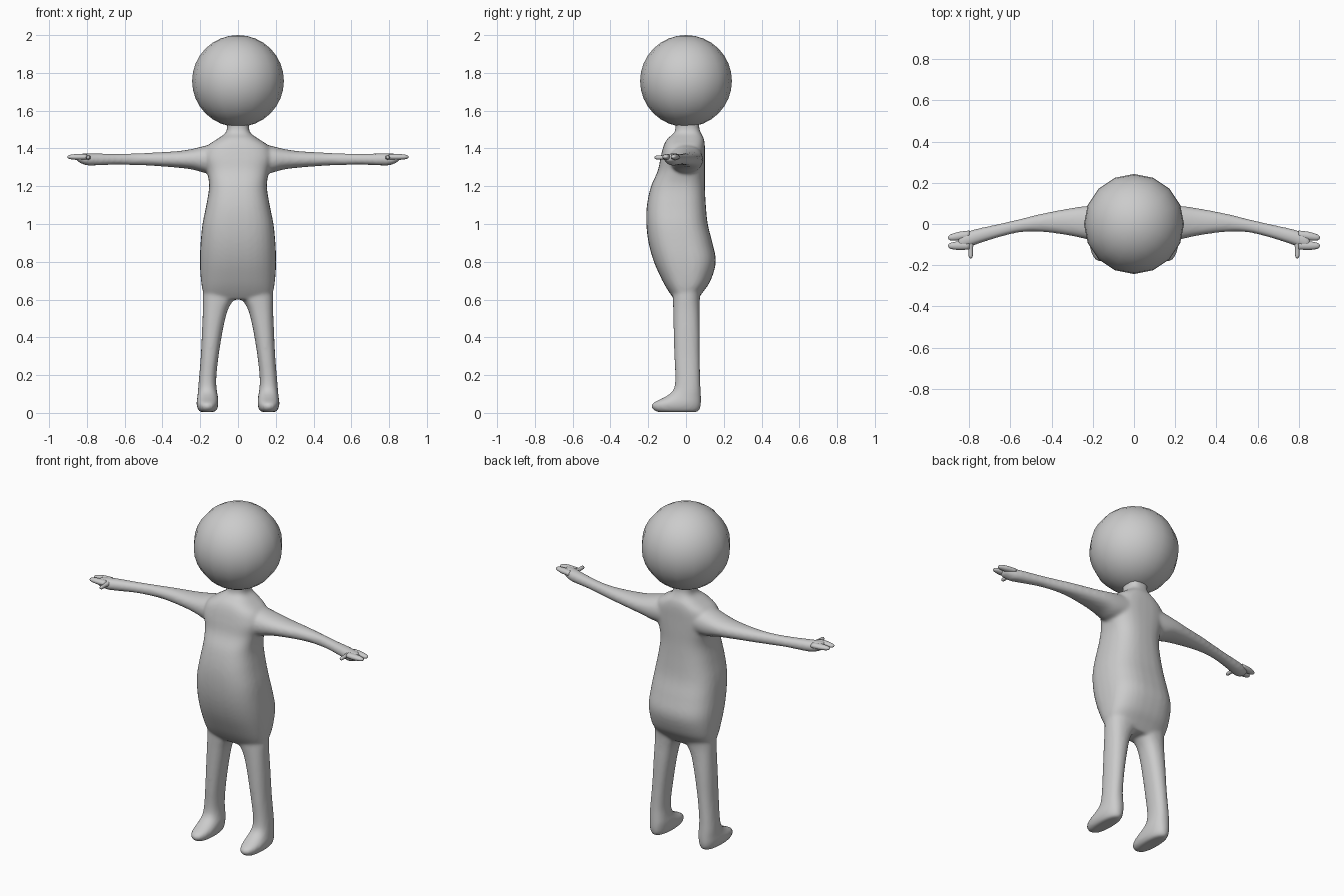
import bpy, bmesh, math

grey = bpy.data.materials.new("plain_grey")
grey.diffuse_color = (0.6, 0.6, 0.6, 1)


def spline(a, b, c, d, t):
    """Smooth blend between section values b and c."""
    return 0.5 * (2 * b + (c - a) * t + (2 * a - 5 * b + 4 * c - d) * t * t
                  + (3 * b - a - 3 * c + d) * t ** 3)


def loft(bm, axis, sections, power=2.0, side=1, steps=4, sides=32):
    """Skin rounded sections (position, u0, u1, v0, v1) along x, y or z."""
    rows, n = [], len(sections)
    for i in range(n - 1):
        quad = [sections[max(0, min(n - 1, i + k))] for k in (-1, 0, 1, 2)]
        rows += [[spline(*vals, s / steps) for vals in zip(*quad)] for s in range(steps)]
    rows.append(sections[-1])
    rings = []
    for p, u0, u1, v0, v1 in rows:
        ring = []
        for k in range(sides):
            a = 2 * math.pi * k / sides
            c, s = math.cos(a), math.sin(a)
            u = (u0 + u1) / 2 + (u1 - u0) / 2 * math.copysign(abs(c) ** (2 / power), c)
            v = (v0 + v1) / 2 + (v1 - v0) / 2 * math.copysign(abs(s) ** (2 / power), s)
            x, y, z = {"x": (p, u, v), "y": (u, p, v), "z": (u, v, p)}[axis]
            ring.append(bm.verts.new((side * x, y, z)))
        rings.append(ring)
    faces = [bm.faces.new(rings[0]), bm.faces.new(rings[-1])]
    for r, q in zip(rings, rings[1:]):
        for k in range(sides):
            m = (k + 1) % sides
            faces.append(bm.faces.new((r[k], r[m], q[m], q[k])))
    bmesh.ops.recalc_face_normals(bm, faces=faces)


def finish(bm, name):
    mesh = bpy.data.meshes.new(name)
    bm.to_mesh(mesh)
    bm.free()
    mesh.materials.append(grey)
    mesh.shade_smooth()
    ob = bpy.data.objects.new(name, mesh)
    bpy.context.collection.objects.link(ob)
    return ob


# Sections: height, half width, front, back
torso = [(0.60, 0.165, -0.06, 0.06), (0.64, 0.185, -0.09, 0.09), (0.70, 0.196, -0.125, 0.13),
         (0.80, 0.202, -0.17, 0.158), (0.90, 0.198, -0.198, 0.14), (1.00, 0.188, -0.21, 0.115),
         (1.10, 0.168, -0.207, 0.105), (1.20, 0.153, -0.185, 0.10), (1.28, 0.165, -0.15, 0.10),
         (1.35, 0.185, -0.135, 0.10), (1.41, 0.165, -0.12, 0.10), (1.45, 0.11, -0.10, 0.095),
         (1.48, 0.068, -0.065, 0.08), (1.51, 0.058, -0.055, 0.07), (1.56, 0.065, -0.06, 0.07)]
# Sections: height, inner x, outer x, front, back
leg = [(0.004, 0.125, 0.20, -0.15, 0.06), (0.02, 0.11, 0.213, -0.178, 0.074),
       (0.05, 0.104, 0.22, -0.178, 0.08), (0.085, 0.106, 0.215, -0.11, 0.08),
       (0.12, 0.112, 0.212, -0.068, 0.078), (0.18, 0.115, 0.207, -0.057, 0.075),
       (0.30, 0.103, 0.197, -0.062, 0.073), (0.45, 0.078, 0.19, -0.066, 0.073),
       (0.55, 0.052, 0.186, -0.068, 0.072), (0.62, 0.012, 0.186, -0.07, 0.075),
       (0.72, 0.0, 0.18, -0.07, 0.09)]
# Sections: x, front, back, bottom, top
arm = [(0.08, -0.08, 0.09, 1.27, 1.43), (0.17, -0.085, 0.09, 1.27, 1.415),
       (0.24, -0.072, 0.087, 1.288, 1.398), (0.32, -0.055, 0.075, 1.298, 1.386),
       (0.45, -0.038, 0.05, 1.308, 1.378), (0.55, -0.04, 0.025, 1.312, 1.374),
       (0.65, -0.063, 0.002, 1.314, 1.372), (0.75, -0.094, -0.02, 1.31, 1.374),
       (0.80, -0.112, -0.033, 1.31, 1.374), (0.84, -0.12, -0.048, 1.325, 1.372),
       (0.855, -0.115, -0.055, 1.335, 1.368)]

# Fused body
bm = bmesh.new()
loft(bm, "z", [(z, -w, w, f, b) for z, w, f, b in torso], power=2.7)
for side in (1, -1):
    loft(bm, "z", leg, 2.3, side)
    loft(bm, "x", arm, 2.2, side)
body = finish(bm, "body")
fuse = body.modifiers.new("fuse", "REMESH")
fuse.mode = "VOXEL"
fuse.voxel_size = 0.009
fuse.use_smooth_shade = True
soften = body.modifiers.new("soften", "SMOOTH")
soften.factor = 0.5
soften.iterations = 10

# Two fingers and a thumb on each hand
for side, label in ((1, "left"), (-1, "right")):
    bm = bmesh.new()
    for y0, y1 in ((-0.052, -0.066), (-0.104, -0.106)):
        loft(bm, "x", [(x, y0 + (y1 - y0) * t - r, y0 + (y1 - y0) * t + r,
                        1.355 - 0.75 * r, 1.355 + 0.75 * r)
                       for x, t, r in ((0.80, 0, 0.02), (0.85, 0.5, 0.021), (0.885, 0.9, 0.016),
                                       (0.898, 1, 0.010), (0.903, 1, 0.003))], 2, side, 3, 12)
    loft(bm, "y", [(y, 0.793 - r, 0.793 + r, 1.352 - r, 1.352 + r)
                   for y, r in ((-0.08, 0.016), (-0.12, 0.011), (-0.155, 0.010),
                                (-0.163, 0.007), (-0.167, 0.002))], 2, side, 3, 12)
    finish(bm, label + "_fingers")

# Ball head
bm = bmesh.new()
bmesh.ops.create_uvsphere(bm, u_segments=16, v_segments=16, radius=0.243)
bmesh.ops.translate(bm, verts=bm.verts, vec=(0, 0, 1.757))
finish(bm, "head")
